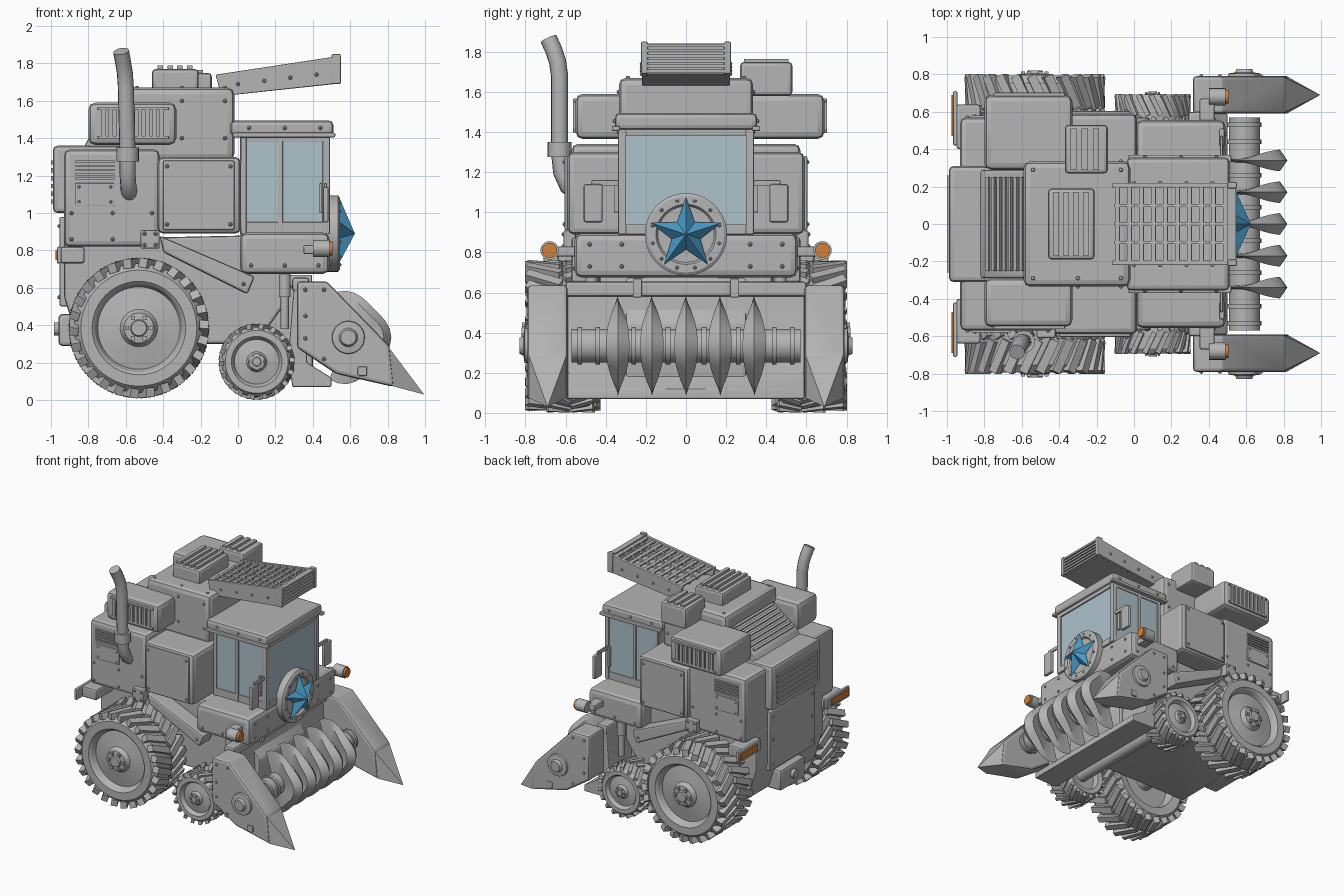
import bpy, bmesh, math
from mathutils import Matrix, Vector

cube = bpy.data.objects.get("Cube")
if cube:
    bpy.data.objects.remove(cube)


def material(name, *rgb):
    mat = bpy.data.materials.new(name)
    mat.use_nodes = True
    mat.diffuse_color = (*rgb, 1)
    mat.node_tree.nodes["Principled BSDF"].inputs["Base Color"].default_value = (*rgb, 1)
    return mat


GREY = material("painted grey", .46, .46, .46)
GLASS = material("pale glass", .42, .54, .6)
BLUE = material("star blue", .07, .34, .6)
ORANGE = material("lamp orange", .65, .22, .04)
SIDES = ((-1, "_front"), (1, "_back"))
parts = []


def finish(name, bm, mat=GREY):
    bmesh.ops.recalc_face_normals(bm, faces=bm.faces)
    mesh = bpy.data.meshes.new(name)
    bm.to_mesh(mesh)
    bm.free()
    mesh.materials.append(mat)
    obj = bpy.data.objects.new(name, mesh)
    bpy.context.collection.objects.link(obj)
    parts.append(obj)
    return obj


def soften(bm, bevel):
    if bevel:
        bmesh.ops.bevel(bm, geom=list(bm.edges), offset=bevel, segments=2,
                        profile=.5, affect='EDGES', clamp_overlap=True)


def box(name, x0, x1, y0, y1, z0, z1, bevel=.015, mat=GREY, tilt=0):
    bm = bmesh.new()
    middle = Vector((x0 + x1, y0 + y1, z0 + z1)) / 2
    size = Matrix.Diagonal((abs(x1 - x0), abs(y1 - y0), abs(z1 - z0), 1))
    bmesh.ops.create_cube(bm, size=1, matrix=size)
    soften(bm, bevel)
    bm.transform(Matrix.Translation(middle) @ Matrix.Rotation(tilt, 4, 'Y'))
    return finish(name, bm, mat)


def boxes(name, x0, x1, y0, y1, *rest, **options):
    for s, side in SIDES:
        box(name + side, x0, x1, s * y0, s * y1, *rest, **options)


def slats(name, count, axis, bounds, fill=.55, **options):
    """Even row of bars dividing the bounds along one axis."""
    low, high = bounds[2 * axis:2 * axis + 2]
    step = (high - low) / count
    for i in range(count):
        cell = list(bounds)
        cell[2 * axis] = low + step * i
        cell[2 * axis + 1] = low + step * (i + fill)
        box(f"{name}_{i}", *cell, bevel=0, **options)


def prism(name, outline, y0, y1, bevel=.015):
    bm = bmesh.new()
    face = bm.faces.new([bm.verts.new((x, y0, z)) for x, z in outline])
    new = bmesh.ops.extrude_face_region(bm, geom=[face])["geom"]
    moved = [v for v in new if isinstance(v, bmesh.types.BMVert)]
    bmesh.ops.translate(bm, verts=moved, vec=(0, y1 - y0, 0))
    bmesh.ops.recalc_face_normals(bm, faces=bm.faces)
    soften(bm, bevel)
    return finish(name, bm)


def lathe(name, profile, centre, axis="y", flip=1, segments=40, mat=GREY):
    """Turn (radius, along) points around an axis."""
    bm = bmesh.new()
    rings = []
    for r, a in profile:
        ring = []
        for i in range(segments):
            t = math.tau * i / segments
            c, d, a2 = r * math.cos(t), r * math.sin(t), a * flip
            point = {"x": (a2, c, d), "y": (c, a2, d), "z": (c, d, a2)}[axis]
            ring.append(bm.verts.new(Vector(point) + Vector(centre)))
        rings.append(ring)
    for lower, upper in zip(rings, rings[1:]):
        for i in range(segments):
            j = (i + 1) % segments
            bm.faces.new((lower[i], lower[j], upper[j], upper[i]))
    bmesh.ops.remove_doubles(bm, verts=bm.verts, dist=.0001)
    return finish(name, bm, mat)


def rod(name, r, a, b, centre, axis="y", flip=1, mat=GREY):
    return lathe(name, [(0, a), (r, a), (r, b), (0, b)], centre, axis, flip, 20, mat)


def rivets(name, xs, ys, zs, r=.011):
    bm = bmesh.new()
    for p in [(x, y, z) for x in xs for y in ys for z in zs]:
        bmesh.ops.create_uvsphere(bm, u_segments=8, v_segments=4, radius=r,
                                  matrix=Matrix.Translation(p))
    finish(name, bm)


def wheel(name, x, y, z, radius, half, lugs, s):
    k, w = radius / .375, half / .185
    shape = [(0, -.1), (.22, -.1), (.24, -.17), (.31, -.18), (.345, -.14), (.35, 0),
             (.345, .14), (.31, .18), (.25, .18), (.235, .165), (.22, .13), (.1, .15),
             (.085, .17), (.08, .185), (.045, .19), (.04, .205), (0, .205)]
    centre = Vector((x, s * y, z))
    lathe(name + "_tyre", [(r * k, a * w) for r, a in shape], centre, flip=s, segments=48)
    # chevron tread and hub bolts
    bm = bmesh.new()
    place = Matrix.Translation(centre)
    for row in (-1, 1):
        for i in range(lugs):
            turn = Matrix.Rotation(math.tau * (i + row / 4) / lugs, 4, 'Y')
            offset = Matrix.Translation((0, row * half / 2, radius - .028 * k))
            skew = Matrix.Rotation(row * .45, 4, 'Z')
            size = Matrix.Diagonal((.048 * k, half * 1.02, .05 * k, 1))
            bmesh.ops.create_cube(bm, size=1, matrix=place @ turn @ offset @ skew @ size)
    for i in range(6):
        t = math.tau * i / 6
        bolt = Vector((.063 * k * math.cos(t), s * half * 1.03, .063 * k * math.sin(t)))
        bmesh.ops.create_cube(bm, size=.022 * k, matrix=Matrix.Translation(centre + bolt))
    finish(name + "_tread", bm)


# wheels and axles
for s, side in SIDES:
    wheel("large_wheel" + side, -.53, .615, .385, .375, .185, 26, s)
    wheel("small_wheel" + side, .1, .575, .205, .203, .12, 18, s)
rod("large_axle", .07, -.6, .6, (-.53, 0, .385))
rod("small_axle", .05, -.55, .55, (.1, 0, .205))

# lower hull, feeder and main body
prism("lower_hull", [(-.93, .86), (-.93, .55), (-.85, .3), (.1, .3), (.24, .5), (.24, .7), (.05, .88)], -.43, .43)
prism("feeder", [(0, .8), (.22, .7), (.4, .45), (.4, .12), (.2, .25)], -.3, .3)
box("rear_body", -.93, -.42, -.57, .57, .82, 1.34, .03)
box("side_cabinet", -.43, .015, -.59, .59, .89, 1.3, .03)
boxes("cabinet_door", -.4, -.02, .585, .605, .91, 1.28, .008)
rivets("cabinet_rivets", (-.38, -.04), (-.605, .605), (.94, 1.25))
rivets("body_rivets", (-.89, -.67, -.46), (-.57, .57), (.86, 1.0))
for s, side in SIDES:
    slats("side_louvre" + side, 5, 2, (-.87, -.66, s * .565, s * .58, 1.18, 1.29))
boxes("service_flap", -.87, -.66, .565, .58, 1.04, 1.16, .004)
rivets("flap_rivets", (-.85, -.68), (-.58, .58), (1.06, 1.14), .008)
boxes("bracket", -.52, -.42, .55, .61, .81, .91, .008)
rivets("bracket_rivets", (-.5, -.44), (-.61, .61), (.83, .89))
for s, side in SIDES:
    prism("brace" + side, [(-.42, .88), (-.4, .79), (.05, .565), (.09, .66)], s * .43, s * .57)
    rivets("brace_rivets" + side, (.03,), (s * .57,), (.62,))

# rear hood, panels, hitch and lamps
box("rear_hood", -.99, -.55, -.31, .31, 1.0, 1.36, .025)
slats("hood_louvre", 6, 2, (-1.0, -.97, -.26, .26, 1.05, 1.3))
box("rear_hatch", -.955, -.9, -.29, .29, .5, .98, .012)
rivets("hatch_rivets", (-.955,), (-.25, .25), (.55, .75, .93))
box("hitch_block", -.96, -.83, -.16, .16, .29, .46, .02)
rod("hitch_pin", .035, -.985, -.9, (0, 0, .38), "x")
prism("sloped_hood", [(-.83, 1.34), (-.8, 1.4), (-.58, 1.56), (-.55, 1.34)], -.29, .29)
for i in range(7):
    x, z = -.79 + .03 * i, 1.415 + .022 * i
    box(f"sloped_louvre_{i}", x, x + .018, -.25, .25, z, z + .02, 0, tilt=-.6)
boxes("lamp_holder", -.95, -.82, .4, .64, .73, .82)
boxes("lamp_plate", -.968, -.945, .42, .71, .73, .82, .008)
boxes("rear_lamp", -.975, -.967, .47, .69, .75, .8, 0, mat=ORANGE)

# tower, engine housings and roof hatches
box("tower", -.59, -.02, -.335, .335, 1.28, 1.67, .035)
rivets("tower_rivets", (-.54, -.3, -.07), (-.29, .29), (1.67,))
rivets("tower_side_rivets", (-.3, -.07), (-.335, .335), (1.4, 1.6))
for s, side, outer in ((-1, "_front", .55), (1, "_back", .69)):
    box("engine_box" + side, -.8, -.33, s * .29, s * outer, 1.365, 1.59, .035)
    a, b = s * (outer - .01), s * (outer + .012)
    slats("engine_grille" + side, 9, 0, (-.73, -.38, a, b, 1.41, 1.55), .6)
    for z in (1.395, 1.55):
        box("grille_rail" + side, -.75, -.37, a, b, z, z + .018, .004)
box("roof_hatch", -.46, -.21, -.19, .19, 1.65, 1.77, .02)
slats("hatch_rib", 4, 0, (-.43, -.22, -.17, .17, 1.765, 1.79))
box("side_hatch", -.37, -.14, .27, .53, 1.58, 1.75, .02)
slats("side_hatch_rib", 3, 0, (-.34, -.16, .29, .51, 1.745, 1.765))

# raised chute on the roof
rail = [(-.12, 1.74), (.51, 1.835), (.51, 1.69), (-.09, 1.625)]
for s, side in SIDES:
    prism("chute_rail" + side, rail, s * .195, s * .22, .005)
    for x in (0, .14, .28, .42):
        rivets("chute_rivets" + side, (x,), (s * .22,), (1.69 + .12 * x,))
    box("chute_end_post" + side, .5, .55, s * .19, s * .225, 1.69, 1.85, .008)
prism("chute_floor", [(-.11, 1.65), (.52, 1.715), (.52, 1.69), (-.09, 1.625)], -.2, .2, 0)
for i in range(10):
    x = -.1 + .064 * i
    box(f"chute_slat_{i}", x, x + .025, -.2, .2, 1.725 + .152 * (x + .1), 1.74 + .152 * (x + .1), 0, tilt=-.15)
for y in (-.1, 0, .1):
    box("chute_spine", -.11, .52, y - .008, y + .008, 1.765, 1.785, 0, tilt=-.15)
slats("chute_end_louvre", 6, 2, (.515, .545, -.2, .2, 1.695, 1.85), .6)
box("chute_end_panel", .5, .518, -.2, .2, 1.69, 1.84, 0)

# cab with windows
box("cab", .01, .475, -.325, .325, .88, 1.42, .01)
box("cab_roof", -.04, .51, -.355, .355, 1.41, 1.495, .025)
rivets("roof_rivets", (.06, .25, .44), (-.355, .355), (1.455,))
boxes("roof_gutter", -.03, .52, .33, .37, 1.405, 1.43, .008)
box("windscreen", .474, .481, -.3, .3, .94, 1.385, 0, GLASS)
boxes("windscreen_post", .46, .492, .298, .338, .89, 1.42, .006)
box("windscreen_sill", .46, .492, -.3, .3, .89, .94, .005)
box("windscreen_header", .46, .492, -.3, .3, 1.382, 1.42, .005)
boxes("rear_window", .045, .215, .324, .331, .95, 1.385, 0, mat=GLASS)
boxes("door_window", .238, .455, .324, .331, .95, 1.385, 0, mat=GLASS)
for x0, x1 in ((.015, .045), (.213, .24), (.453, .48)):
    boxes("window_post", x0, x1, .32, .34, .89, 1.42, .004)
for z0, z1 in ((.89, .952), (1.382, 1.42)):
    boxes("window_rail", .015, .48, .32, .338, z0, z1, .004)
boxes("door_handle", .435, .45, .335, .36, 1.0, 1.16, .004)
boxes("mirror", .455, .485, .415, .51, .95, 1.14, .01)
boxes("mirror_arm", .46, .475, .33, .47, 1.13, 1.16, .004)

# front platform, headlights and star badge
box("platform", .01, .49, -.555, .555, .675, .895, .035)
rivets("platform_rivets", (.49,), (-.48, -.32, .32, .48), (.73, .84))
rivets("platform_side_rivets", (.07, .25, .43), (-.555, .555), (.72,))
for s, side in SIDES:
    box("headlight_arm" + side, .35, .43, s * .54, s * .67, .78, .83, .01)
    rod("headlight" + side, .046, .4, .488, (0, s * .68, .81), "x")
    rod("headlight_lens" + side, .037, .48, .505, (0, s * .68, .81), "x", mat=ORANGE)
lathe("badge_plate", [(0, .48), (.205, .48), (.205, .535), (.19, .545), (.15, .545), (.14, .53), (0, .53)], (0, 0, .89), "x")
bm = bmesh.new()
apex = bm.verts.new((.625, 0, .89))
rim = []
for i in range(10):
    r, t = (.185, .075)[i % 2], math.tau * i / 10
    rim.append(bm.verts.new((.545, r * math.sin(t), .89 + r * math.cos(t))))
for i in range(10):
    bm.faces.new((apex, rim[i], rim[(i + 1) % 10]))
bm.faces.new(rim)
finish("star", bm, BLUE)
for i in range(12):
    t = math.tau * (i + .5) / 12
    rivets(f"badge_rivet_{i}", (.545,), (.172 * math.sin(t),), (.89 + .172 * math.cos(t),), .009)

# harvesting header
prism("header_trough", [(.27, .25), (.29, .07), (.5, .07), (.5, .12), (.37, .2), (.35, .62), (.3, .62)], -.59, .59, .008)
box("header_beam", .29, .38, -.6, .6, .58, .655, .015)
boxes("beam_clip", .28, .395, .22, .265, .575, .67, .006)
for s, side in SIDES:
    rod("lift_ram" + side, .022, .38, .72, (.25, s * .47, 0), "z")
    rod("lift_sleeve" + side, .032, .55, .7, (.25, s * .47, 0), "z")
    prism("divider" + side, [(.315, .635), (.475, .635), (.81, .29), (.835, .07), (.525, .14), (.315, .28)], s * .59, s * .79, .018)
    bm = bmesh.new()
    base = [bm.verts.new((x, s * y, z)) for x, y, z in
            ((.8, .595, .29), (.8, .785, .29), (.825, .785, .075), (.825, .595, .075))]
    tip = bm.verts.new((.995, s * .69, .03))
    bm.faces.new(base)
    for i in range(4):
        bm.faces.new((base[i], base[(i + 1) % 4], tip))
    finish("divider_tip" + side, bm)
    lathe("divider_hub" + side, [(0, .78), (.09, .78), (.085, .805), (.05, .81), (.04, .83), (0, .83)], (.59, 0, .335), flip=s)
    box("divider_plug" + side, .64, .69, s * .78, s * .8, .13, .18, .006)
    rivets("divider_rivets" + side, (.36,), (s * .79,), (.33, .45, .59))
    rivets("divider_edge_rivets" + side, (.46,), (s * .79,), (.22, .59))
rod("auger_drum", .083, -.57, .57, (.59, 0, .335))
for y in (-.53, -.44, -.26, -.09, .09, .26, .44, .53):
    rod("drum_ring", .093, y - .012, y + .012, (.59, 0, .335))

# crescent blades, widest at the leading edge
for n in range(5):
    bm = bmesh.new()
    rows = []
    for i in range(21):
        t = math.radians(-110 + 11 * i)
        r = .25 * (1 - .12 * math.sin(2 * t) ** 2)
        half = .004 + .054 * max(0, math.cos(t))
        row = []
        for radius, y in ((.06, -.012), (r - .04, -half), (r, 0), (r - .04, half), (.06, .012)):
            row.append(bm.verts.new((.57 + radius * math.cos(t), (n - 2) * .17 + y, .335 + radius * math.sin(t))))
        rows.append(row)
    for a, b in zip(rows, rows[1:]):
        for j in range(5):
            bm.faces.new((a[j], a[(j + 1) % 5], b[(j + 1) % 5], b[j]))
    bm.faces.new(rows[0])
    bm.faces.new(rows[-1])
    finish(f"auger_blade_{n}", bm)

# bent exhaust pipe
curve = bpy.data.curves.new("exhaust_pipe", 'CURVE')
curve.dimensions, curve.bevel_depth, curve.use_fill_caps = '3D', .043, True
path = [(-.58, -.54, 1.1), (-.585, -.59, 1.13), (-.59, -.62, 1.2), (-.59, -.63, 1.3),
        (-.6, -.63, 1.68), (-.605, -.64, 1.75), (-.615, -.66, 1.81), (-.625, -.685, 1.865)]
line = curve.splines.new('POLY')
line.points.add(len(path) - 1)
for point, p in zip(line.points, path):
    point.co = (*p, 1)
curve.materials.append(GREY)
pipe = bpy.data.objects.new("exhaust_pipe", curve)
bpy.context.collection.objects.link(pipe)
rod("exhaust_collar", .06, 1.275, 1.35, (-.59, -.63, 0), "z")

bpy.ops.object.select_all(action='DESELECT')
for obj in parts:
    obj.select_set(True)
bpy.context.view_layer.objects.active = parts[0]
bpy.ops.object.shade_smooth_by_angle(angle=.36)
